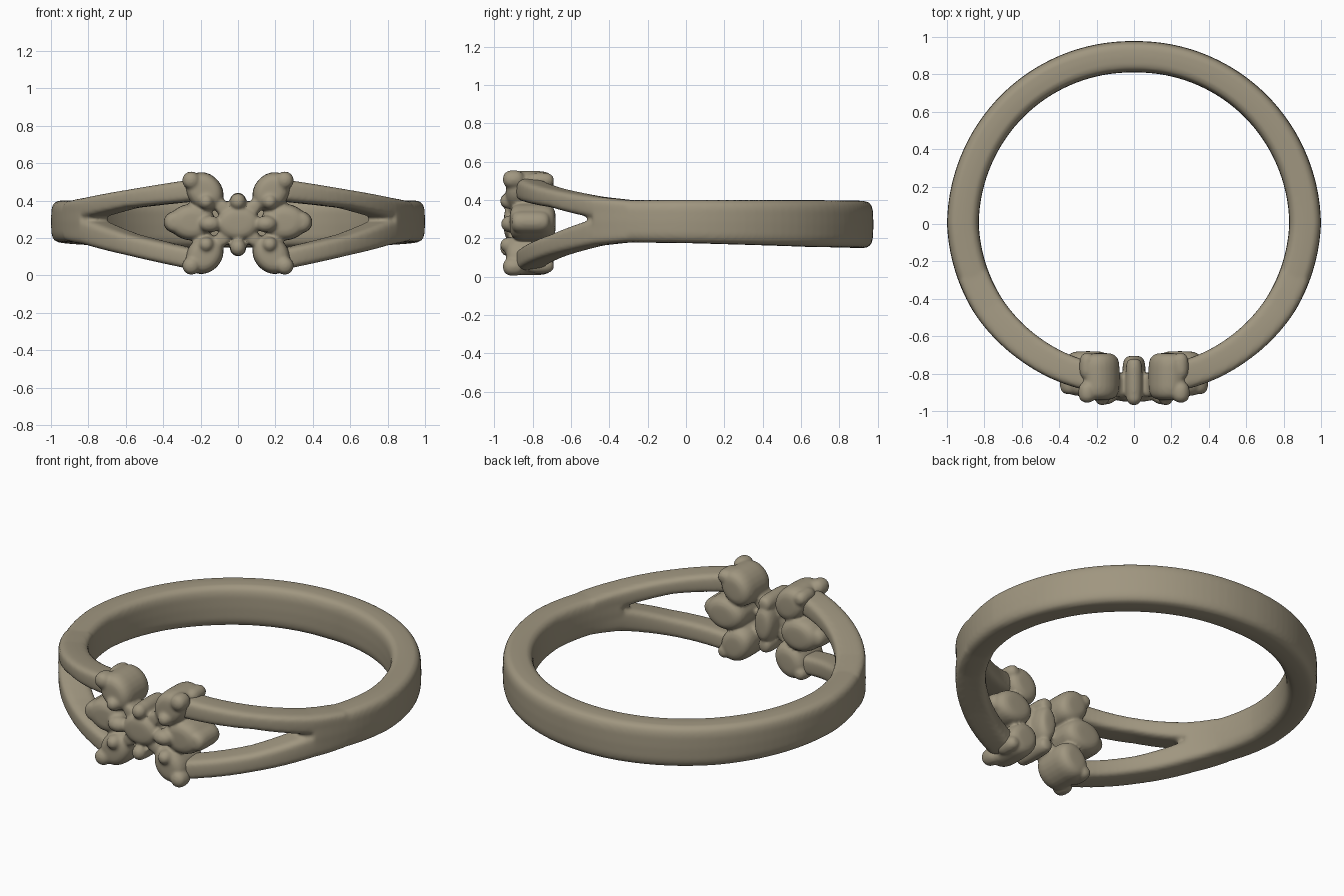
import bpy, bmesh, math
from mathutils import Matrix, Vector

cube = bpy.data.objects.get("Cube")
if cube:
    bpy.data.objects.remove(cube, do_unlink=True)

COLOUR = (0.35, 0.305, 0.215, 1)
metal = bpy.data.materials.new("warm grey metal")
metal.use_nodes = True
metal.diffuse_color = COLOUR
metal.node_tree.nodes["Principled BSDF"].inputs["Base Color"].default_value = COLOUR


def power(v, e):
    return math.copysign(abs(v) ** e, v)


def sweep(bm, keys, side=1, step=3, points=20):
    """Sweep a rounded box section round the finger hole.
    keys: angle, inner radius, outer radius, low z, high z."""
    rings = []
    for k, nxt in zip(keys, keys[1:] + [None]):
        count = 1 if nxt is None else max(1, round((nxt[0] - k[0]) / step))
        for i in range(count):
            t = i / count
            a, r0, r1, z0, z1 = k if nxt is None else [p + (q - p) * t for p, q in zip(k, nxt)]
            a = math.radians(a)
            ring = []
            for j in range(points):
                u = 2 * math.pi * j / points
                r = (r0 + r1) / 2 + (r1 - r0) / 2 * power(math.cos(u), 0.5)
                z = (z0 + z1) / 2 + (z1 - z0) / 2 * power(math.sin(u), 0.5)
                ring.append(bm.verts.new((side * r * math.cos(a), r * math.sin(a), z)))
            rings.append(ring)
    for p, q in zip(rings, rings[1:]):
        for j in range(points):
            n = (j + 1) % points
            bm.faces.new((p[j], p[n], q[n], q[j]))
    bm.faces.new(rings[0])
    bm.faces.new(rings[-1])


def pebble(bm, centre, radii, roll=0, e=0.5):
    """Rounded drum facing the front; e = 1 gives a plain ball."""
    verts = bmesh.ops.create_uvsphere(bm, u_segments=24, v_segments=16, radius=1)["verts"]
    place = Matrix.Translation(centre) @ Matrix.Rotation(-roll, 4, "Y")
    for v in verts:
        r = math.hypot(v.co.x, v.co.y)
        k = r ** (e - 1) if r > 1e-4 else 1
        v.co = place @ Vector((v.co.x * k * radii[0], power(v.co.z, e) * radii[1],
                               v.co.y * k * radii[2]))


def fused(name, bm, voxel, smoothing):
    """Melt overlapping parts into one soft cast surface."""
    bmesh.ops.recalc_face_normals(bm, faces=bm.faces[:])
    mesh = bpy.data.meshes.new(name)
    bm.to_mesh(mesh)
    bm.free()
    mesh.materials.append(metal)
    obj = bpy.data.objects.new(name, mesh)
    bpy.context.collection.objects.link(obj)
    remesh = obj.modifiers.new("fuse", "REMESH")
    remesh.mode = "VOXEL"
    remesh.voxel_size = voxel
    remesh.use_smooth_shade = True
    smooth = obj.modifiers.new("soften", "SMOOTH")
    smooth.factor = 0.5
    smooth.iterations = smoothing
    return obj


# Band round the back, then a pair of arms splitting off on each side
half = [[-30, 0.81, 0.978, 0.18, 0.40], [0, 0.83, 1.0, 0.175, 0.402],
        [45, 0.822, 0.99, 0.155, 0.40], [90, 0.81, 0.978, 0.148, 0.397]]
band = half + [[180 - k[0]] + k[1:] for k in reversed(half[:-1])]
upper_arm = [[-74, 0.77, 0.925, 0.395, 0.515], [-50, 0.79, 0.95, 0.36, 0.46],
             [-30, 0.81, 0.977, 0.302, 0.418], [-18, 0.82, 0.985, 0.29, 0.40]]
lower_arm = [[-74, 0.77, 0.925, 0.03, 0.145], [-50, 0.79, 0.95, 0.105, 0.222],
             [-30, 0.81, 0.977, 0.162, 0.308], [-18, 0.82, 0.985, 0.18, 0.30]]
bm = bmesh.new()
sweep(bm, band)
for side in (1, -1):
    sweep(bm, upper_arm, side)
    sweep(bm, lower_arm, side)
fused("split_shank", bm, 0.011, 5)

# Flower setting: six petals round a centre, with small rounded prongs
MID = 0.28
bm = bmesh.new()
for s in (1, -1):
    # side petals, narrowing outwards
    pebble(bm, (s * 0.245, -0.80, MID + 0.005), (0.125, 0.12, 0.098))
    pebble(bm, (s * 0.33, -0.81, MID + 0.005), (0.068, 0.10, 0.06))
    pebble(bm, (s * 0.15, -0.915, MID - 0.005), (0.06, 0.05, 0.045), e=1)
    for t in (1, -1):
        # corner petals
        roll = math.radians(s * t * 50)
        pebble(bm, (s * 0.178, -0.815, MID + t * 0.168), (0.112, 0.125, 0.093), roll)
        # outer prong and inner prong
        pebble(bm, (s * 0.25, -0.90, MID + t * 0.228), (0.048, 0.055, 0.048), e=0.8)
        pebble(bm, (s * 0.25, -0.76, MID + t * 0.222), (0.042, 0.07, 0.042), e=0.7)
        pebble(bm, (s * 0.17, -0.92, MID + t * 0.115), (0.042, 0.05, 0.042), e=1)
        # bridges from the centre to the corners
        pebble(bm, (s * 0.075, -0.86, MID + t * 0.075), (0.06, 0.065, 0.04), roll)
# centre: front boss, back column and vertical tips
pebble(bm, (0, -0.875, MID), (0.115, 0.075, 0.09))
pebble(bm, (0, -0.82, MID), (0.062, 0.115, 0.115))
for t, reach in ((1, 0.115), (-1, 0.13)):
    pebble(bm, (0, -0.835, MID + t * reach), (0.045, 0.115, 0.048))
    pebble(bm, (0, -0.925, MID + t * reach), (0.042, 0.045, 0.045), e=1)
fused("flower_setting", bm, 0.009, 5)
